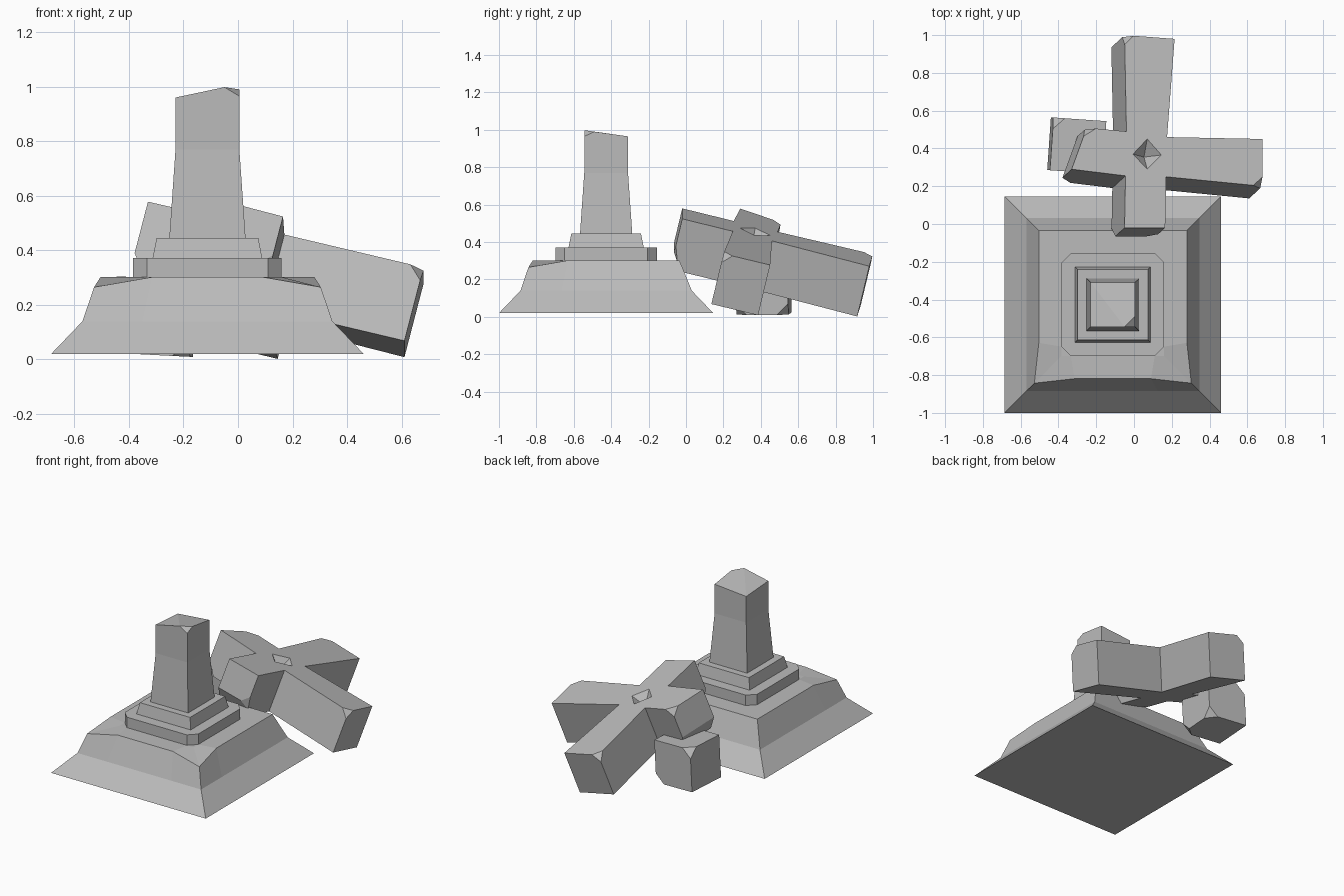
import bpy, bmesh
from math import radians
from mathutils import Vector, Matrix

default = bpy.data.objects.get("Cube")
if default:
    bpy.data.objects.remove(default)

stone = bpy.data.materials.new("grey_stone")
stone.use_nodes = True
grey = (0.5, 0.5, 0.5, 1)
stone.diffuse_color = grey
stone.node_tree.nodes["Principled BSDF"].inputs["Base Color"].default_value = grey

CENTRE = Vector((-0.112, -0.427, 0))


def finish(name, bm):
    bmesh.ops.remove_doubles(bm, verts=bm.verts, dist=0.0005)
    bmesh.ops.recalc_face_normals(bm, faces=bm.faces)
    mesh = bpy.data.meshes.new(name)
    bm.to_mesh(mesh)
    bm.free()
    mesh.materials.append(stone)
    obj = bpy.data.objects.new(name, mesh)
    bpy.context.collection.objects.link(obj)
    return obj


def chip(bm, spots, size):
    """Cut off the corners nearest to the given spots."""
    bm.verts.ensure_lookup_table()
    chosen = {min(bm.verts, key=lambda v: (v.co - Vector(s)).length) for s in spots}
    bmesh.ops.bevel(bm, geom=list(chosen), offset=size, affect='VERTICES', segments=1)


def square(half, z, inset=0.0):
    """Twelve points around a square; inset moves the points beside each corner."""
    pts = []
    for sx, sy in ((-1, -1), (1, -1), (1, 1), (-1, 1)):
        along_y = Vector((sx * half, sy * (half - inset), z))
        along_x = Vector((sx * (half - inset), sy * half, z))
        pair = (along_y, along_x) if sx * sy > 0 else (along_x, along_y)
        pts += [pair[0], Vector((sx * half, sy * half, z)), pair[1]]
    return pts


def loft(name, rings):
    bm = bmesh.new()
    rows = [[bm.verts.new(CENTRE + p) for p in ring] for ring in rings]
    n = len(rows[0])
    for low, high in zip(rows, rows[1:]):
        for i in range(n):
            j = (i + 1) % n
            bm.faces.new((low[i], low[j], high[j], high[i]))
    bm.faces.new(rows[0][::-1])
    bm.faces.new(rows[-1])
    return finish(name, bm)


# Sloping mound, worn down at its two front corners
shoulder = square(0.392, 0.302, 0.19)
for i in (1, 4):
    shoulder[i] *= 1.06
    shoulder[i].z = 0.265
loft("mound", [square(0.573, 0.02, 0.25), square(0.458, 0.14, 0.22),
               shoulder, square(0.272, 0.302, 0.05)])


# Chamfered slab and tapered step
def octagon(half, z, cut):
    return [p for i, p in enumerate(square(half, z, cut)) if i % 3 != 1]


def corners(half, z):
    return square(half, z)[1::3]


loft("slab", [octagon(0.272, z, 0.05) for z in (0.29, 0.372)])
loft("step", [corners(0.202, 0.365), corners(0.186, 0.446)])

# Broken post with an uneven, chipped top
w = 0.117
bm = bmesh.new()
rows = [[bm.verts.new(CENTRE + p) for p in corners(h, z)]
        for h, z in ((0.14, 0.44), (w, 0.77))]
fl, br, bl, fr_low, fr_front, fr_side = [
    bm.verts.new(CENTRE + Vector(p)) for p in (
        (-w, -w, 0.96), (w, w, 0.965), (-w, w, 0.945),
        (w, -w, 0.965), (w - 0.055, -w, 0.998), (w, 0.055 - w, 0.99))]
(a, b, c, d), (e, f, g, h) = rows
for face in ((d, c, b, a), (a, b, f, e), (b, c, g, f), (c, d, h, g), (d, a, e, h),
             (e, f, fr_low, fr_front, fl), (f, g, br, fr_side, fr_low),
             (g, h, bl, br), (h, e, fl, bl), (fr_low, fr_side, fr_front),
             (fl, fr_front, bl), (fr_front, fr_side, br, bl)):
    bm.faces.new(face)
finish("broken_post", bm)

# Fallen cross: a plan laid on a tilted plane and thickened along its normal
THICK = 0.285
NORMAL = Vector((0.26, 0.24, 1)).normalized()
HUB = Vector((0.07, 0.37, 0.455))


def on_cross(p, depth=0.0):
    x, y = p
    z = HUB.z - 0.26 * (x - HUB.x) - 0.24 * (y - HUB.y)
    return Vector((x, y, z)) - NORMAL * depth


inner = [(0.17, 0.25), (0.175, 0.46), (-0.04, 0.49), (-0.045, 0.255)]
ends = [((0.68, 0.2), (0.68, 0.45)), ((0.215, 0.98), (-0.05, 1.0)),
        ((-0.25, 0.51), (-0.33, 0.29)), ((-0.05, -0.02), (0.165, -0.02))]
pit_rim = [(0.145, 0.365), (0.07, 0.45), (-0.005, 0.37), (0.07, 0.29)]
whole = [(0, 0), (THICK, 0)]
broken = [(0, 0), (0.2, 0), (THICK, 0.22)]

bm = bmesh.new()


def add(*pts):
    bm.faces.new([bm.verts.new(p) for p in pts])


for i, (e, f) in enumerate(ends):
    j = (i + 1) % 4
    a, b = inner[i], inner[j]
    profile = whole if i < 2 else broken

    def edge(root, tip):
        return [on_cross(tip, dep).lerp(on_cross(root, dep), pull) for dep, pull in profile]

    left, right = edge(a, e), edge(b, f)
    a_top, b_top = on_cross(a), on_cross(b)
    a_low, b_low = on_cross(a, THICK), on_cross(b, THICK)
    add(a_top, left[0], right[0], b_top)
    add(a_low, b_low, right[-1], left[-1])
    add(a_top, a_low, *left[::-1])
    add(b_top, *right, b_low)
    for k in range(len(profile) - 1):
        add(left[k], left[k + 1], right[k + 1], right[k])
    # Sunken diamond at the crossing
    rim, rim_next = on_cross(pit_rim[i]), on_cross(pit_rim[j])
    add(a_top, b_top, rim)
    add(b_top, rim_next, rim)
    add(rim, rim_next, HUB - NORMAL * 0.07)
add(*[on_cross(p, THICK) for p in inner])
bmesh.ops.remove_doubles(bm, verts=bm.verts, dist=0.0005)
chip(bm, [on_cross(ends[0][0]), on_cross(ends[1][1]),
          on_cross(ends[2][0]), on_cross(ends[3][1], 0.2)], 0.05)
finish("fallen_cross", bm)

# Loose chipped block under the short arm
bm = bmesh.new()
bmesh.ops.create_cube(bm, size=0.28)
s = 0.14
chip(bm, [(-s, s, s), (s, s, -s), (s, -s, -s), (s, -s, s)], 0.06)
turn = Matrix.Rotation(radians(-4), 4, 'Z') @ Matrix.Rotation(radians(3), 4, 'Y')
bm.transform(Matrix.Translation((-0.303, 0.415, 0.157)) @ turn)
finish("loose_block", bm)
